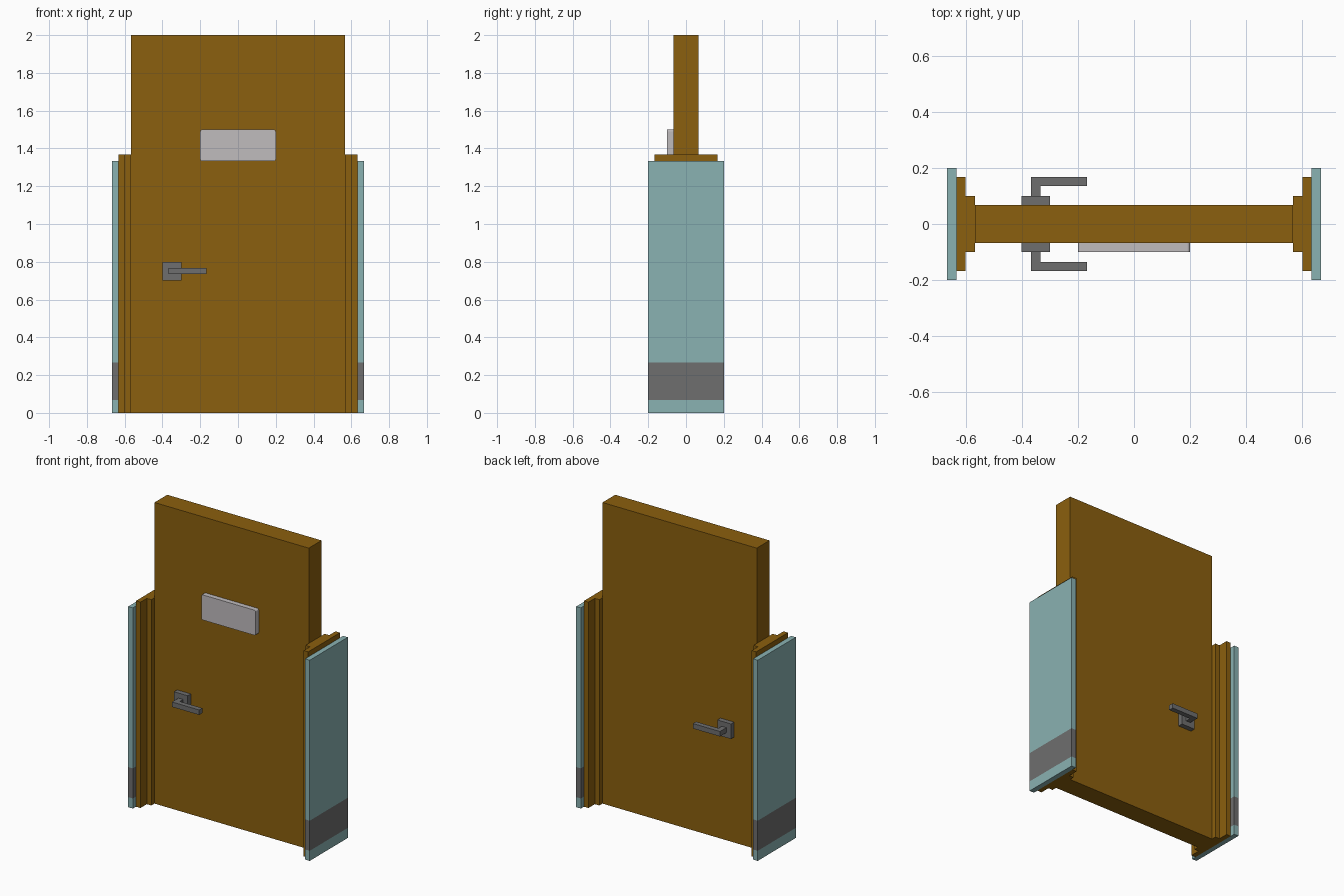
import bpy, bmesh
from mathutils import Matrix

if "Cube" in bpy.data.objects:
    bpy.data.objects.remove(bpy.data.objects["Cube"])


def material(name, rgb):
    m = bpy.data.materials.new(name)
    m.diffuse_color = (*rgb, 1)
    m.use_nodes = True
    m.node_tree.nodes["Principled BSDF"].inputs["Base Color"].default_value = m.diffuse_color
    return m


BROWN = material("brown wood", (0.258, 0.115, 0.0044))
TEAL = material("pale teal wall", (0.254, 0.445, 0.445))
GREY = material("dark grey", (0.156, 0.156, 0.156))
SILVER = material("light sign grey", (0.527, 0.503, 0.515))


def finish(name, bm, *mats):
    bmesh.ops.recalc_face_normals(bm, faces=bm.faces)
    me = bpy.data.meshes.new(name)
    bm.to_mesh(me)
    bm.free()
    for m in mats:
        me.materials.append(m)
    ob = bpy.data.objects.new(name, me)
    bpy.context.collection.objects.link(ob)
    return ob


def box_mesh(x0, x1, y0, y1, z0, z1):
    bm = bmesh.new()
    centre = ((x0 + x1) / 2, (y0 + y1) / 2, (z0 + z1) / 2)
    size = (x1 - x0, y1 - y0, z1 - z0)
    bmesh.ops.create_cube(bm, size=1, matrix=Matrix.Translation(centre) @ Matrix.Diagonal((*size, 1)))
    return bm


def prism_mesh(outline, z0, z1):
    """Extrude an xy outline from z0 up to z1."""
    bm = bmesh.new()
    face = bm.faces.new([bm.verts.new((x, y, z0)) for x, y in outline])
    top = bmesh.ops.extrude_face_region(bm, geom=[face])["geom"]
    bmesh.ops.translate(bm, vec=(0, 0, z1 - z0), verts=[v for v in top if isinstance(v, bmesh.types.BMVert)])
    return bm


# Door leaf
finish("door_leaf", box_mesh(-0.567, 0.567, -0.067, 0.067, 0, 2), BROWN)

# Stepped jambs and wall ends with a grey skirting band
for side, s in (("left", -1), ("right", 1)):
    half = [(0.567, 0.1), (0.6, 0.1), (0.6, 0.167), (0.633, 0.167)]
    outline = half + [(x, -y) for x, y in reversed(half)]
    finish(side + "_jamb", prism_mesh([(s * x, y) for x, y in outline], 0, 1.367), BROWN)

    xs = sorted((s * 0.633, s * 0.667))
    bm = box_mesh(*xs, -0.2, 0.2, 0, 1.333)
    for z in (0.067, 0.267):
        bmesh.ops.bisect_plane(bm, geom=bm.verts[:] + bm.edges[:] + bm.faces[:],
                               plane_co=(0, 0, z), plane_no=(0, 0, 1))
    for f in bm.faces:
        f.material_index = int(0.067 < f.calc_center_median().z < 0.267)
    finish(side + "_wall_end", bm, TEAL, GREY)

# Sign plate with slightly rounded corners
bm = box_mesh(-0.2, 0.2, -0.1, -0.067, 1.333, 1.5)
corners = [e for e in bm.edges if abs(e.verts[0].co.y - e.verts[1].co.y) > 0.01]
bmesh.ops.bevel(bm, geom=corners, offset=0.01, segments=3, profile=0.5, affect='EDGES')
finish("sign_plate", bm, SILVER)

# Handle on each face: square rose and L-shaped lever
for side, s in (("front", -1), ("back", 1)):
    ys = sorted((s * 0.067, s * 0.1))
    finish(side + "_handle_rose", box_mesh(-0.4, -0.3, *ys, 0.7, 0.8), GREY)
    lever = [(-0.367, 0.1), (-0.333, 0.1), (-0.333, 0.135), (-0.168, 0.135), (-0.168, 0.168), (-0.367, 0.168)]
    finish(side + "_handle_lever", prism_mesh([(x, s * y) for x, y in lever], 0.734, 0.767), GREY)
